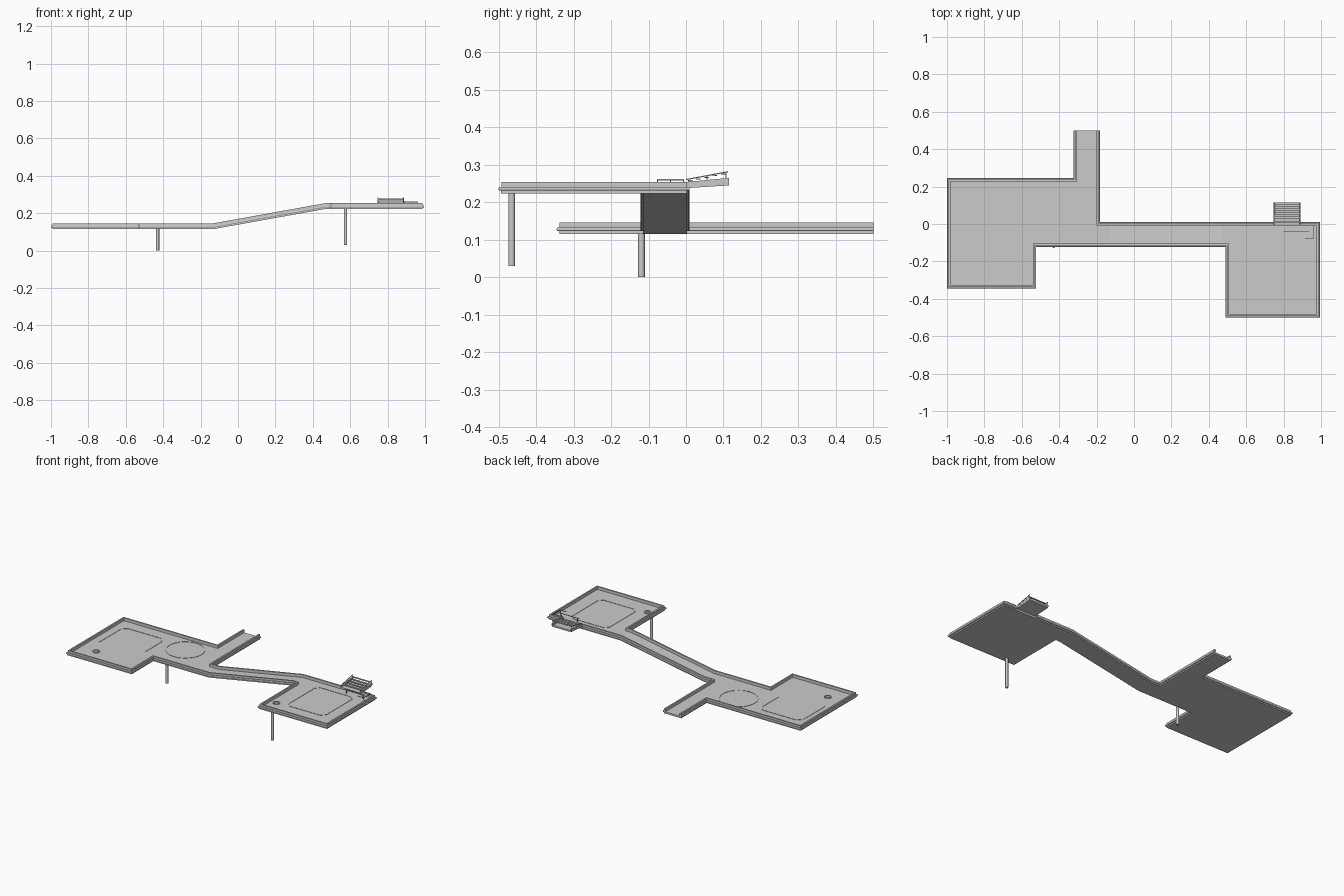
import bpy, bmesh, math
from mathutils import Vector

if "Cube" in bpy.data.objects:
    bpy.data.objects.remove(bpy.data.objects["Cube"])

LOW, HIGH = 0.115, 0.223
RAMP0, RAMP1 = -0.13, 0.47
FLOOR = 0.012


def base(x):
    """Underside height of the deck at x."""
    t = min(max((x - RAMP0) / (RAMP1 - RAMP0), 0), 1)
    return LOW + (HIGH - LOW) * t


def finish(name, bm):
    bmesh.ops.recalc_face_normals(bm, faces=bm.faces)
    me = bpy.data.meshes.new(name)
    bm.to_mesh(me)
    bm.free()
    ob = bpy.data.objects.new(name, me)
    bpy.context.collection.objects.link(ob)
    return ob


def slab(name, pts, z0=0.0, z1=FLOOR):
    """Flat or sloped plate following the deck height."""
    bm = bmesh.new()
    lo = [bm.verts.new((x, y, base(x) + z0)) for x, y in pts]
    hi = [bm.verts.new((x, y, base(x) + z1)) for x, y in pts]
    bm.faces.new(lo)
    bm.faces.new(hi)
    n = len(pts)
    for i in range(n):
        j = (i + 1) % n
        bm.faces.new((lo[i], lo[j], hi[j], hi[i]))
    return finish(name, bm)


def sweep(name, path, profile, closed=False):
    """Mitred sweep; profile = (outward offset, height above deck underside)."""
    bm = bmesh.new()
    p = [Vector(q) for q in path]
    n, m = len(p), len(profile)
    rings = []
    for i in range(n):
        d0 = p[i] - p[i - 1] if (i or closed) else p[1] - p[0]
        d1 = p[(i + 1) % n] - p[i] if (i < n - 1 or closed) else d0
        a, b = (Vector((d.y, -d.x)).normalized() for d in (d0, d1))
        mit = (a + b) / (1 + a.dot(b))
        rings.append([bm.verts.new((p[i].x + mit.x * o, p[i].y + mit.y * o,
                                    base(p[i].x) + h)) for o, h in profile])
    for i in range(n if closed else n - 1):
        r, s = rings[i], rings[(i + 1) % n]
        for k in range(m):
            l = (k + 1) % m
            bm.faces.new((r[k], r[l], s[l], s[k]))
    if not closed:
        bm.faces.new(rings[0])
        bm.faces.new(rings[-1])
    return finish(name, bm)


def post(name, x, y, z0, z1, r=0.009):
    bm = bmesh.new()
    bmesh.ops.create_cone(bm, cap_ends=True, segments=16, radius1=r, radius2=r, depth=z1 - z0)
    ob = finish(name, bm)
    ob.location = (x, y, (z0 + z1) / 2)
    bpy.context.view_layer.objects.active = ob
    ob.select_set(True)
    bpy.ops.object.shade_smooth_by_angle()
    ob.select_set(False)


def box(name, x0, x1, y0, y1, z0, z1, rise=0.0):
    """Box whose far (y1) end is lifted by rise."""
    bm = bmesh.new()
    bmesh.ops.create_cube(bm, size=1)
    for v in bm.verts:
        u = v.co + Vector((.5, .5, .5))
        v.co = (x0 + (x1 - x0) * u.x, y0 + (y1 - y0) * u.y,
                z0 + (z1 - z0) * u.z + rise * u.y)
    return finish(name, bm)


def circle(cx, cy, r, n=32):
    return [(cx + r * math.cos(math.tau * i / n), cy + r * math.sin(math.tau * i / n))
            for i in range(n)]


# deck floors
slab("lower_deck", [(-.993, -.338), (-.53, -.338), (-.53, -.115), (RAMP0, -.115),
                    (RAMP0, .003), (-.19, .003), (-.19, .5), (-.315, .5),
                    (-.315, .238), (-.993, .238)])
slab("ramp_deck", [(RAMP0, -.115), (RAMP1, -.115), (RAMP1, .003), (RAMP0, .003)])
slab("upper_deck", [(RAMP1, -.115), (.497, -.115), (.497, -.493), (.987, -.493),
                    (.987, .003), (RAMP1, .003)])

# edge walls with projecting trim band, open at the walkway end and at the stairs
rim = [(-.008, 0), (-.008, .008), (-.002, .008), (0, .011), (0, .015), (-.002, .018),
       (-.008, .018), (-.008, .031), (-.018, .031), (-.018, 0)]
sweep("outer_rim", [(-.323, .5), (-.323, .245), (-1, .245), (-1, -.345), (-.523, -.345),
                    (-.523, -.122), (RAMP0, -.122), (RAMP1, -.122), (.49, -.122),
                    (.49, -.5), (.995, -.5), (.995, .01), (.89, .01)], rim)
sweep("inner_rim", [(.745, .01), (RAMP1, .01), (RAMP0, .01), (-.183, .01), (-.183, .5)], rim)

# low raised floor markings
line = [(-.002, FLOOR - .001), (-.002, FLOOR + .002), (.002, FLOOR + .002), (.002, FLOOR - .001)]
sweep("lower_ring", circle(-.45, .10, .115), line, True)
sweep("lower_outline", [(-.93, -.1), (-.93, .12), (-.9, .15), (-.66, .15), (-.63, .12), (-.63, -.05)], line)
sweep("upper_outline", [(.64, -.38), (.86, -.38), (.885, -.355), (.885, -.09),
                        (.86, -.065), (.64, -.065), (.615, -.09), (.615, -.355)], line, True)
for nm, cx, cy in (("lower_socket", -.87, -.22), ("upper_socket", .55, -.39)):
    sweep(nm, circle(cx, cy, .018, 20),
          [(-.004, FLOOR - .001), (-.004, FLOOR + .004), (.004, FLOOR + .004), (.004, FLOOR - .001)], True)

# support posts
post("lower_post", -.43, -.119, 0, LOW + .002)
post("upper_post", .575, -.465, .03, HIGH + .002)

# boarding ramp with side walls, treads and thin rails
box("boarding_ramp", .748, .888, -.01, .115, HIGH + .014, HIGH + .024, .008)
for i, x in enumerate((.745, .881)):
    box(f"boarding_side_{i}", x, x + .008, 0, .115, .240, .254, .011)
    box(f"boarding_rail_{i}", x + .002, x + .006, 0, .112, .259, .262, .021)
    for k in range(3):
        y = .005 + k * .05
        box(f"rail_stub_{i}_{k}", x + .003, x + .005, y, y + .003, .248, .26 + y * .19)
for k in range(5):
    y = .005 + k * .022
    box(f"tread_{k}", .753, .881, y, y + .012, .256 + .0045 * k, .259 + .0045 * k)

# handrail on the upper deck beside the ramp
for i, (x0, x1, y0, y1) in enumerate(((.80, .935, -.043, -.040), (.915, .963, -.078, -.075),
                                      (.960, .963, -.078, -.005), (.888, .963, -.008, -.005))):
    box(f"handrail_{i}", x0, x1, y0, y1, .258, .262)
for i, (x, y) in enumerate(((.81, -.043), (.93, -.043), (.96, -.078), (.96, -.008))):
    box(f"handrail_leg_{i}", x, x + .003, y, y + .003, HIGH + FLOOR, .259)
